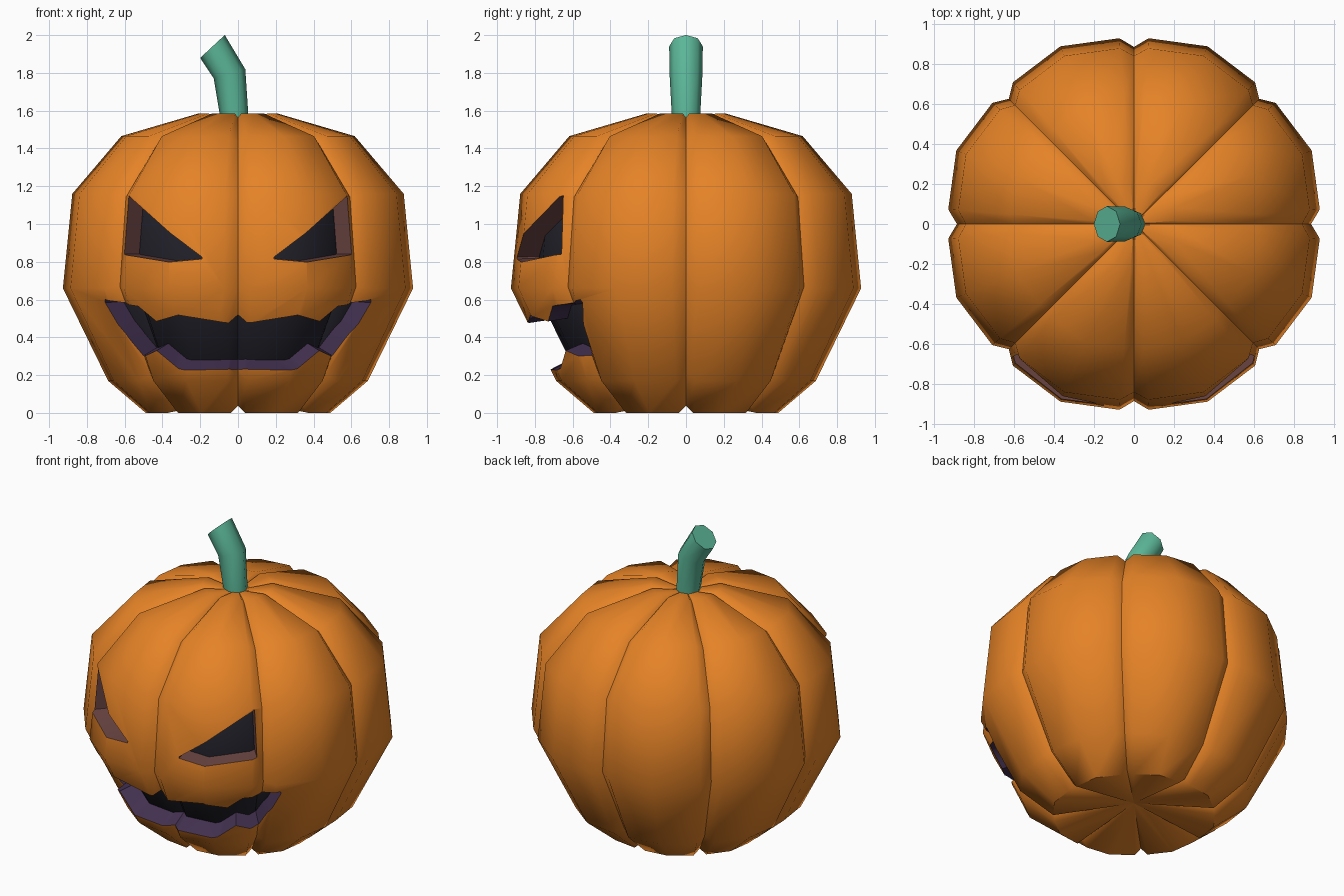
import bpy, bmesh, math
from mathutils import Vector

if "Cube" in bpy.data.objects:
    bpy.data.objects.remove(bpy.data.objects["Cube"])


def material(name, r, g, b):
    m = bpy.data.materials.new(name)
    m.use_nodes = True
    m.diffuse_color = (r, g, b, 1)
    m.node_tree.nodes["Principled BSDF"].inputs["Base Color"].default_value = (r, g, b, 1)
    return m


orange = material("orange skin", 0.78, 0.225, 0.02)
green = material("stem green", 0.105, 0.47, 0.315)
dark = material("dark inside", 0.016, 0.015, 0.023)
plum = material("mouth rim plum", 0.055, 0.03, 0.08)
mauve = material("eye rim mauve", 0.15, 0.062, 0.058)


def make_object(name, bm, mat):
    bmesh.ops.recalc_face_normals(bm, faces=bm.faces)
    mesh = bpy.data.meshes.new(name)
    bm.to_mesh(mesh)
    bm.free()
    obj = bpy.data.objects.new(name, mesh)
    bpy.context.collection.objects.link(obj)
    mesh.materials.append(mat)
    return obj


def select(obj):
    bpy.ops.object.select_all(action='DESELECT')
    obj.select_set(True)
    bpy.context.view_layer.objects.active = obj


def smooth(obj, degrees):
    select(obj)
    bpy.ops.object.shade_smooth_by_angle(angle=math.radians(degrees))


def bridge(bm, a, b):
    n = len(a)
    for i in range(n):
        bm.faces.new((a[i], a[(i + 1) % n], b[(i + 1) % n], b[i]))


# Ribbed body: half profile (radius, height) swept around eight lobes
PROFILE = [(0.49, 0), (0.69, 0.17), (0.93, 0.66), (0.88, 1.16), (0.62, 1.465), (0.21, 1.585)]
GROOVE = [0.04, 0.05, 0.047, 0.045, 0.04, 0.022]
BOTTOM, TOP, LOBES = 0.08, 1.55, 8


def ribbed_body(name, mat, scale=1.0, mid=0.75):
    bm = bmesh.new()

    def vert(r, a, z):
        return bm.verts.new((r * scale * math.cos(a), r * scale * math.sin(a),
                             mid + (z - mid) * scale))

    path = [Vector((0, BOTTOM))] + [Vector(p) for p in PROFILE] + [Vector((0, TOP))]
    rings = []
    for i, depth in enumerate(GROOVE, 1):
        along = (path[i + 1] - path[i]).normalized() + (path[i] - path[i - 1]).normalized()
        inward = Vector((-along.y, along.x)).normalized()
        valley = path[i] + inward * depth
        crest = path[i]
        ring = []
        for k in range(LOBES):
            for deg, r, z in ((0, valley.x, valley.y), (4.5, crest.x, crest.y),
                              (22.5, crest.x * 1.032, crest.y), (40.5, crest.x, crest.y)):
                ring.append(vert(r, math.radians(45 * k + deg), z))
        rings.append(ring)
    for a, b in zip(rings, rings[1:]):
        bridge(bm, a, b)
    for ring, z in ((rings[0], BOTTOM), (rings[-1], TOP)):
        pole = vert(0, 0, z)
        for i in range(len(ring)):
            bm.faces.new((pole, ring[i], ring[(i + 1) % len(ring)]))
    return make_object(name, bm, mat)


def body_radius(z):
    for (r0, z0), (r1, z1) in zip(PROFILE, PROFILE[1:]):
        if z0 <= z <= z1:
            return r0 + (r1 - r0) * (z - z0) / (z1 - z0)
    return PROFILE[0][0]


# Cutter tapering towards the middle; columns are (top, bottom) points of the opening
def carve(body, columns, centre_z, mat):
    bm = bmesh.new()
    centre = Vector((0, 0, centre_z))
    loops = []
    for top, bottom in columns:
        loop = []
        for (x, z), scale in ((top, 1.25), (bottom, 1.25), (bottom, 0.6), (top, 0.6)):
            p = Vector((x, -math.sqrt(body_radius(z) ** 2 - x * x), z))
            loop.append(bm.verts.new(centre + (p - centre) * scale))
        loops.append(loop)
    for a, b in zip(loops, loops[1:]):
        bridge(bm, a, b)
    bm.faces.new(loops[0])
    bm.faces.new(loops[-1])
    bmesh.ops.triangulate(bm, faces=bm.faces)
    cutter = make_object("cutter", bm, mat)
    cutter.hide_render = True
    mod = body.modifiers.new("opening", 'BOOLEAN')
    mod.operation = 'DIFFERENCE'
    mod.solver = 'EXACT'
    mod.material_mode = 'TRANSFER'
    mod.object = cutter
    select(body)
    bpy.ops.object.modifier_apply(modifier=mod.name)
    bpy.data.objects.remove(cutter)


body = ribbed_body("pumpkin_body", orange)
core = ribbed_body("dark_core", dark, 0.87)

# Jagged mouth, mirrored from its left half: x, top, bottom
half = [(0.05, 0.475, 0.23), (0.31, 0.52, 0.24), (0.43, 0.485, 0.33),
        (0.53, 0.565, 0.285), (0.6, 0.575, 0.41), (0.705, 0.6, 0.585)]
mouth = [(-x, t, b) for x, t, b in reversed(half)] + [(0, 0.515, 0.205)] + half
carve(body, [((x, t), (x, b)) for x, t, b in mouth], 0.6, plum)

# Slanted eyes
for s in (-1, 1):
    carve(body, [((s * 0.585, 1.155), (s * 0.615, 0.84)),
                 ((s * 0.355, 0.955), (s * 0.355, 0.8)),
                 ((s * 0.19, 0.825), (s * 0.19, 0.815))], 0.85, mauve)

smooth(body, 48)
smooth(core, 60)

# Bent eight-sided stem: centre x, centre z, radius, tilt
bm = bmesh.new()
rings = []
for x, z, r, tilt in ((-0.015, 1.53, 0.073, 0), (-0.045, 1.795, 0.087, 16),
                      (-0.135, 1.94, 0.089, 43)):
    t = math.radians(tilt)
    ring = []
    for k in range(8):
        a = math.tau * k / 8
        u = r * math.cos(a)
        ring.append(bm.verts.new((x + u * math.cos(t), r * math.sin(a), z + u * math.sin(t))))
    rings.append(ring)
for a, b in zip(rings, rings[1:]):
    bridge(bm, a, b)
bm.faces.new(rings[0])
bm.faces.new(rings[-1])
smooth(make_object("stem", bm, green), 50)
